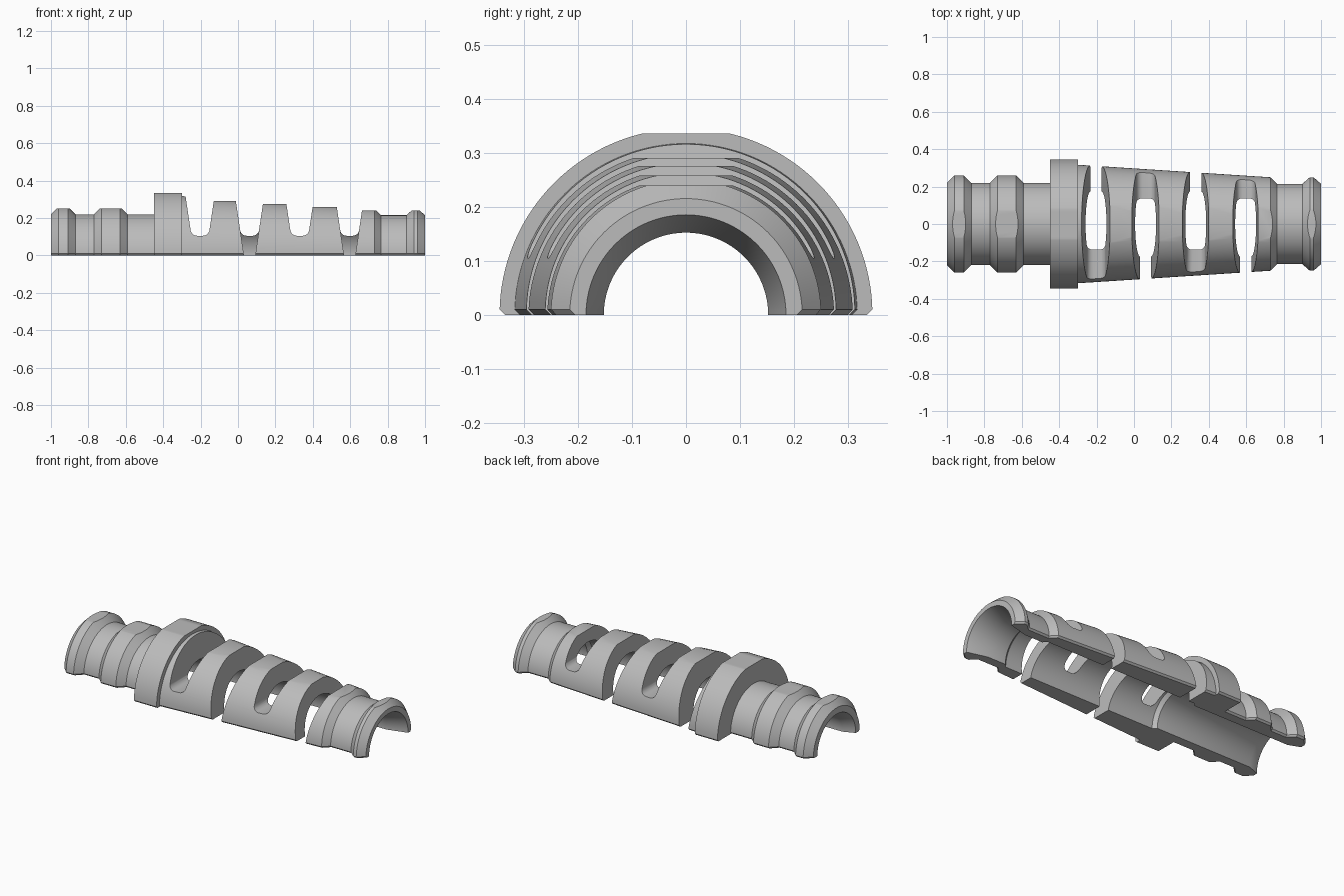
import bpy, bmesh, math

if "Cube" in bpy.data.objects:
    bpy.data.objects.remove(bpy.data.objects["Cube"])

grey = bpy.data.materials.new("plain grey")
grey.use_nodes = True
colour = (0.5, 0.5, 0.5, 1)
grey.diffuse_color = colour
grey.node_tree.nodes["Principled BSDF"].inputs["Base Color"].default_value = colour

STEPS = 64
EDGE = 0.01          # chamfer along the split line


def make_object(name, bm):
    bmesh.ops.recalc_face_normals(bm, faces=bm.faces)
    mesh = bpy.data.meshes.new(name)
    bm.to_mesh(mesh)
    bm.free()
    obj = bpy.data.objects.new(name, mesh)
    bpy.context.collection.objects.link(obj)
    return obj


def ridge(x0, x1, neck, crest):
    """Chamfered raised ring: base, two crest points, base."""
    c = 0.04
    return [(x0, neck), (x0 + c, crest), (x1 - c, crest), (x1, neck)]


# Outer outline: position along the axis and radius
outer = ridge(-1.0, -0.87, 0.22, 0.26) + ridge(-0.77, -0.59, 0.22, 0.26)
outer += [(-0.45, 0.22), (-0.45, 0.345), (-0.30, 0.345), (-0.30, 0.317), (0.73, 0.25),
          (0.765, 0.215)] + ridge(0.90, 1.0, 0.215, 0.25)
# Bore: flared mouth with a lip, wider flex bore, narrow cable bore, flared mouth
inner = [(1.0, 0.185), (0.88, 0.152), (0.76, 0.152), (0.74, 0.173), (-0.27, 0.173),
         (-0.29, 0.154), (-0.93, 0.154), (-1.0, 0.182)]


def ring_point(x, r, i, is_outer):
    side = 1 if i < STEPS / 2 else -1
    if i in (0, STEPS):
        return (x, side * (r - EDGE if is_outer else r), 0)
    if i in (1, STEPS - 1):
        return (x, side * math.sqrt(r * r - EDGE * EDGE), EDGE)
    a = math.pi * i / STEPS
    return (x, r * math.cos(a), r * math.sin(a))


# Half shell: sweep the closed outline through half a turn
bm = bmesh.new()
rings = []
for i in range(STEPS + 1):
    ring = [bm.verts.new(ring_point(*p, i, True)) for p in outer]
    ring += [bm.verts.new(ring_point(*p, i, False)) for p in inner]
    rings.append(ring)
n = len(rings[0])
for a, b in zip(rings, rings[1:]):
    for k in range(n):
        j = (k + 1) % n
        bm.faces.new((a[k], a[j], b[j], b[k]))
bm.faces.new(rings[0])
bm.faces.new(rings[-1])
shell = make_object("strain_relief_half_shell", bm)
shell.data.materials.append(grey)


def slot_half_width(z):
    return 0.030 + 0.15 * z


def prism(name, section, y0, y1):
    bm = bmesh.new()
    ends = [[bm.verts.new((x, y, z)) for x, z in section] for y in (y0, y1)]
    bm.faces.new(ends[0])
    bm.faces.new(ends[1])
    for k in range(len(section)):
        j = (k + 1) % len(section)
        bm.faces.new((ends[0][k], ends[0][j], ends[1][j], ends[1][k]))
    obj = make_object(name, bm)
    obj.hide_render = True
    return obj


def cut(cutter):
    mod = shell.modifiers.new("cut", "BOOLEAN")
    mod.operation = "DIFFERENCE"
    mod.solver = "EXACT"
    mod.object = cutter
    bpy.context.view_layer.objects.active = shell
    bpy.ops.object.modifier_apply(modifier=mod.name)
    bpy.data.objects.remove(cutter)


# Level flats on top of the rings, collar and ribs
TOP = 0.5
for x0, x1, level in ((-1.1, -0.5, 0.25), (-0.5, -0.298, 0.335), (-0.2, 0.062, 0.29),
                      (0.062, 0.33, 0.275), (0.33, 0.597, 0.258), (0.597, 1.1, 0.239)):
    cut(prism("flat_cutter", [(x0, level), (x1, level), (x1, TOP), (x0, TOP)], -0.4, 0.4))

# Flex slots: open on alternating sides, rounded floor on the other side
FLOOR, FILLET = 0.105, 0.035
for index, centre in enumerate((-0.203, 0.062, 0.33, 0.597)):
    side = 1 if index % 2 == 0 else -1
    w_low, w_top = slot_half_width(-0.1), slot_half_width(TOP)
    through = [(centre - w_low, -0.1), (centre + w_low, -0.1),
               (centre + w_top, TOP), (centre - w_top, TOP)]
    cut(prism("slot_cutter", through, 0, side * 0.6))

    w = slot_half_width(FLOOR + FILLET)
    right = []
    for s in range(6):
        a = math.pi / 2 * s / 5
        right.append((w - FILLET + FILLET * math.sin(a), FLOOR + FILLET - FILLET * math.cos(a)))
    right.append((w_top, TOP))
    section = [(centre + x, z) for x, z in right]
    section += [(centre - x, z) for x, z in reversed(right)]
    cut(prism("slot_cutter", section, side * 0.002, -side * 0.6))

# Smooth round surfaces, crisp edges
bpy.ops.object.select_all(action="DESELECT")
shell.select_set(True)
bpy.context.view_layer.objects.active = shell
bpy.ops.object.shade_smooth_by_angle(angle=math.radians(25))
